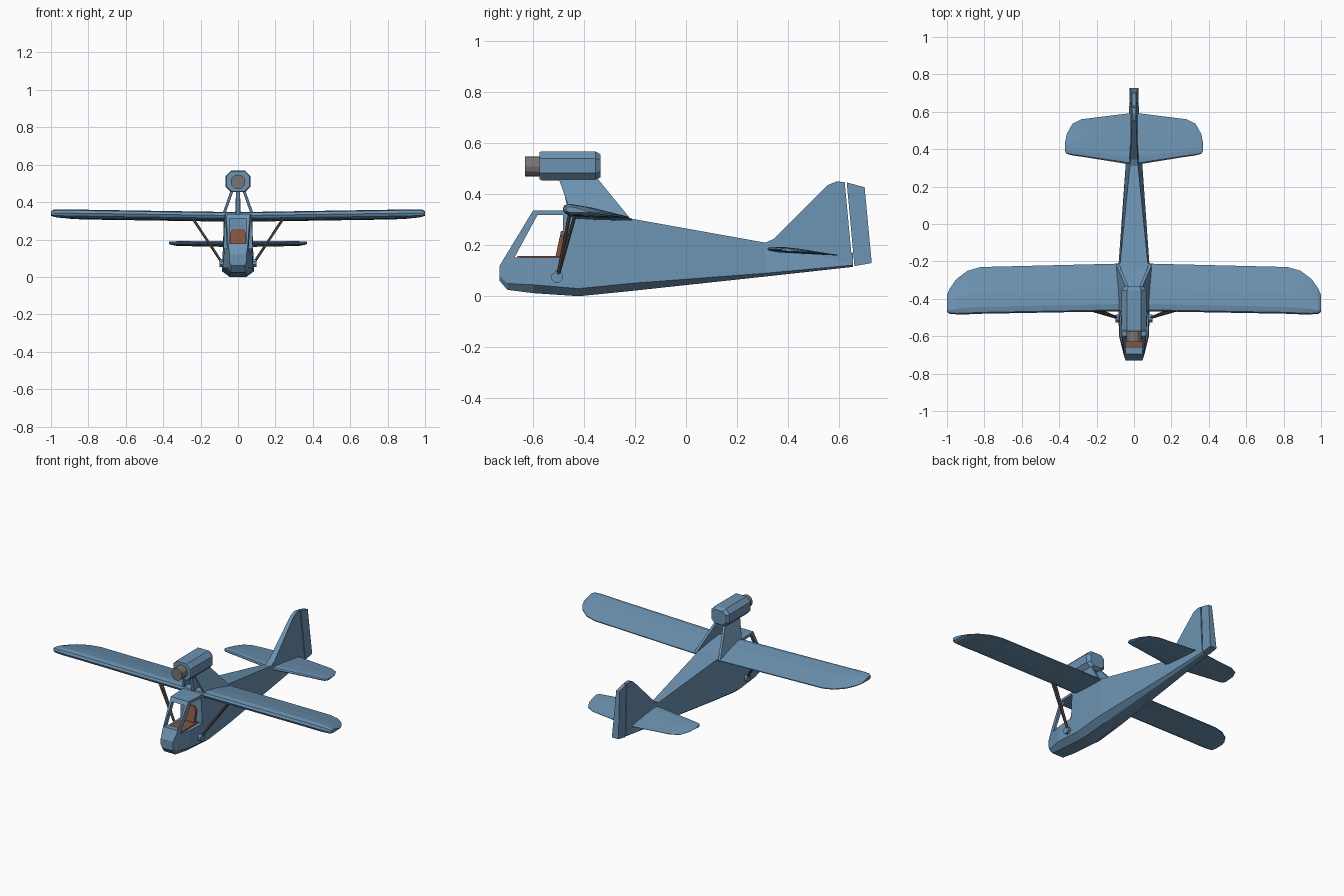
import bpy, bmesh, math
from mathutils import Vector

if "Cube" in bpy.data.objects:
    bpy.data.objects.remove(bpy.data.objects["Cube"], do_unlink=True)


def material(name, rgb):
    m = bpy.data.materials.new(name)
    m.use_nodes = True
    m.diffuse_color = (*rgb, 1)
    m.node_tree.nodes["Principled BSDF"].inputs["Base Color"].default_value = (*rgb, 1)
    return m


blue = material("airframe blue", (0.15, 0.29, 0.44))
grey = material("engine grey", (0.19, 0.18, 0.17))
brown = material("seat brown", (0.23, 0.09, 0.05))
dark = material("strut brown grey", (0.12, 0.095, 0.08))


def loft(name, rings, mat):
    """Skin a closed solid through rings that have equal point counts."""
    bm = bmesh.new()
    loops = [[bm.verts.new(p) for p in ring] for ring in rings]
    n = len(loops[0])
    for a, b in zip(loops, loops[1:]):
        for i in range(n):
            j = (i + 1) % n
            bm.faces.new((a[i], a[j], b[j], b[i]))
    bm.faces.new(loops[0])
    bm.faces.new(loops[-1])
    bmesh.ops.remove_doubles(bm, verts=bm.verts, dist=1e-5)
    bmesh.ops.recalc_face_normals(bm, faces=bm.faces)
    mesh = bpy.data.meshes.new(name)
    bm.to_mesh(mesh)
    bm.free()
    ob = bpy.data.objects.new(name, mesh)
    ob.data.materials.append(mat)
    bpy.context.collection.objects.link(ob)
    return ob


def plate(name, profile, x0, x1, mat, lean=None):
    """Extrude a (y, z) profile across x; lean(z) shifts it sideways."""
    shift = lean or (lambda z: 0)
    return loft(name, [[(x + shift(z), y, z) for y, z in profile] for x in (x0, x1)], mat)


def cut(target, cutter):
    bpy.context.view_layer.objects.active = target
    mod = target.modifiers.new("opening", "BOOLEAN")
    mod.object, mod.operation, mod.solver = cutter, "DIFFERENCE", "EXACT"
    bpy.ops.object.modifier_apply(modifier=mod.name)
    bpy.data.objects.remove(cutter, do_unlink=True)


def rod(name, a, b, radius, sides, mat):
    a, b = Vector(a), Vector(b)
    u = (b - a).orthogonal().normalized()
    v = (b - a).normalized().cross(u)
    ang = [2 * math.pi * (i + 0.5) / sides for i in range(sides)]
    return loft(name, [[p + radius * (u * math.cos(t) + v * math.sin(t)) for t in ang]
                       for p in (a, b)], mat)


# Fuselage: y, bottom z and half width, chine z and half width, top z and half width
stations = [
    (-0.73, 0.06, 0.035, 0.08, 0.045, 0.12, 0.045),
    (-0.70, 0.025, 0.04, 0.05, 0.055, 0.17, 0.052),
    (-0.60, 0.012, 0.045, 0.045, 0.08, 0.335, 0.064),
    (-0.42, 0.0, 0.045, 0.03, 0.085, 0.335, 0.075),
    (-0.22, 0.02, 0.04, 0.05, 0.083, 0.305, 0.075),
    (0.31, 0.077, 0.025, 0.09, 0.045, 0.21, 0.022),
    (0.655, 0.115, 0.015, 0.122, 0.024, 0.17, 0.015),
]
hull = loft("fuselage", [
    [(-wb, y, zb), (wb, y, zb), (wc, y, zc), (wt, y, zt), (-wt, y, zt), (-wc, y, zc)]
    for y, zb, wb, zc, wc, zt, wt in stations], blue)

# Open cabin: side windows right through, then the windscreen
window = [(-0.672, 0.152), (-0.482, 0.152), (-0.482, 0.318), (-0.582, 0.318)]
cut(hull, plate("window_cutter", window, -0.2, 0.2, blue))
screen = [(-0.8, 0.18), (-0.55, 0.18), (-0.55, 0.312), (-0.8, 0.312)]
cut(hull, plate("windscreen_cutter", screen, -0.046, 0.046, blue))

# Seat and cabin floor
plate("seat_cushion", [(-0.665, 0.15), (-0.485, 0.15), (-0.485, 0.158), (-0.66, 0.158)],
      -0.055, 0.055, brown)
loft("seat_back", [[(s * w, y, z) for s, w, z, y in
                    ((-1, 0.042, 0.152, y0), (1, 0.042, 0.152, y0),
                     (1, 0.042, 0.235, y0 + 0.018), (1, 0.028, 0.255, y0 + 0.022),
                     (-1, 0.028, 0.255, y0 + 0.022), (-1, 0.042, 0.235, y0 + 0.018))]
                   for y0 in (-0.512, -0.495)], brown)


# Wing and tailplane share one mirrored airfoil loft
def airfoil(x, lead, trail, z, thick, slope):
    shape = [(0, 0), (0.03, 0.65), (0.15, 1), (0.45, 0.85), (1, 0.12),
             (1, -0.12), (0.45, -0.7), (0.15, -0.9), (0.03, -0.6)]
    c = trail - lead
    return [(x, lead + f * c, z - slope * f * c + t * thick) for f, t in shape]


def surface(name, half, slope):
    both = [(-x, *rest) for x, *rest in reversed(half)] + half[1:]
    return loft(name, [airfoil(*row, slope) for row in both], blue)


surface("main_wing", [
    (0, -0.465, -0.21, 0.328, 0.023), (0.82, -0.48, -0.23, 0.34, 0.024),
    (0.89, -0.483, -0.25, 0.341, 0.024), (0.95, -0.483, -0.295, 0.342, 0.023),
    (0.985, -0.48, -0.345, 0.342, 0.02), (1.0, -0.47, -0.38, 0.341, 0.012)], 0.12)
surface("tailplane", [
    (0, 0.315, 0.595, 0.186, 0.011), (0.28, 0.36, 0.56, 0.184, 0.011),
    (0.33, 0.367, 0.535, 0.183, 0.01), (0.36, 0.375, 0.48, 0.183, 0.009),
    (0.37, 0.39, 0.43, 0.182, 0.006)], 0.09)


# Fin and rudder, thinner towards the top
def tail_fin(name, profile):
    half = lambda z: 0.024 - 0.04 * (z - 0.12)
    loft(name, [[(s * half(z), y, z) for y, z in profile] for s in (-1, 1)], blue)


tail_fin("fin", [(0.30, 0.205), (0.345, 0.225), (0.555, 0.435), (0.59, 0.45),
                 (0.622, 0.447), (0.652, 0.125), (0.40, 0.15)])
tail_fin("rudder", [(0.63, 0.446), (0.70, 0.427), (0.728, 0.13), (0.66, 0.118)])

# Engine pod: chamfered ends on an octagonal section
rings = []
for y, k in ((-0.575, 0.93), (-0.565, 1), (-0.355, 1), (-0.335, 0.78)):
    w, h, c = 0.066 * k, 0.057 * k, 0.028 * k
    corner = [(w, -h + c), (w, h - c), (w - c, h), (c - w, h),
              (-w, h - c), (-w, -h + c), (c - w, -h), (w - c, -h)]
    rings.append([(x, y, 0.511 + z) for x, z in corner])
loft("engine_pod", rings, blue)
rod("propeller_shaft", (0, -0.63, 0.508), (0, -0.57, 0.508), 0.039, 12, grey)

# Engine pylon: two leaning side plates and a central web
pylon = [(-0.50, 0.465), (-0.35, 0.465), (-0.215, 0.30), (-0.455, 0.335)]
for side, s in (("left", 1), ("right", -1)):
    plate("pylon_" + side, pylon, s * 0.026, s * 0.042, blue,
          lambda z, s=s: s * 0.35 * (0.455 - z))
plate("pylon_web", [(-0.49, 0.465), (-0.42, 0.465), (-0.40, 0.32), (-0.46, 0.32)],
      -0.01, 0.01, blue)

# Wing struts and their lower fairings
for side, s in (("left", 1), ("right", -1)):
    foot = (s * 0.085, -0.503, 0.075)
    rod("front_strut_" + side, foot, (s * 0.25, -0.455, 0.325), 0.007, 6, dark)
    rod("rear_strut_" + side, foot, (s * 0.25, -0.433, 0.325), 0.007, 6, dark)
    rod("strut_fairing_" + side, (s * 0.06, -0.505, 0.075), (s * 0.1, -0.505, 0.075),
        0.023, 8, blue)
